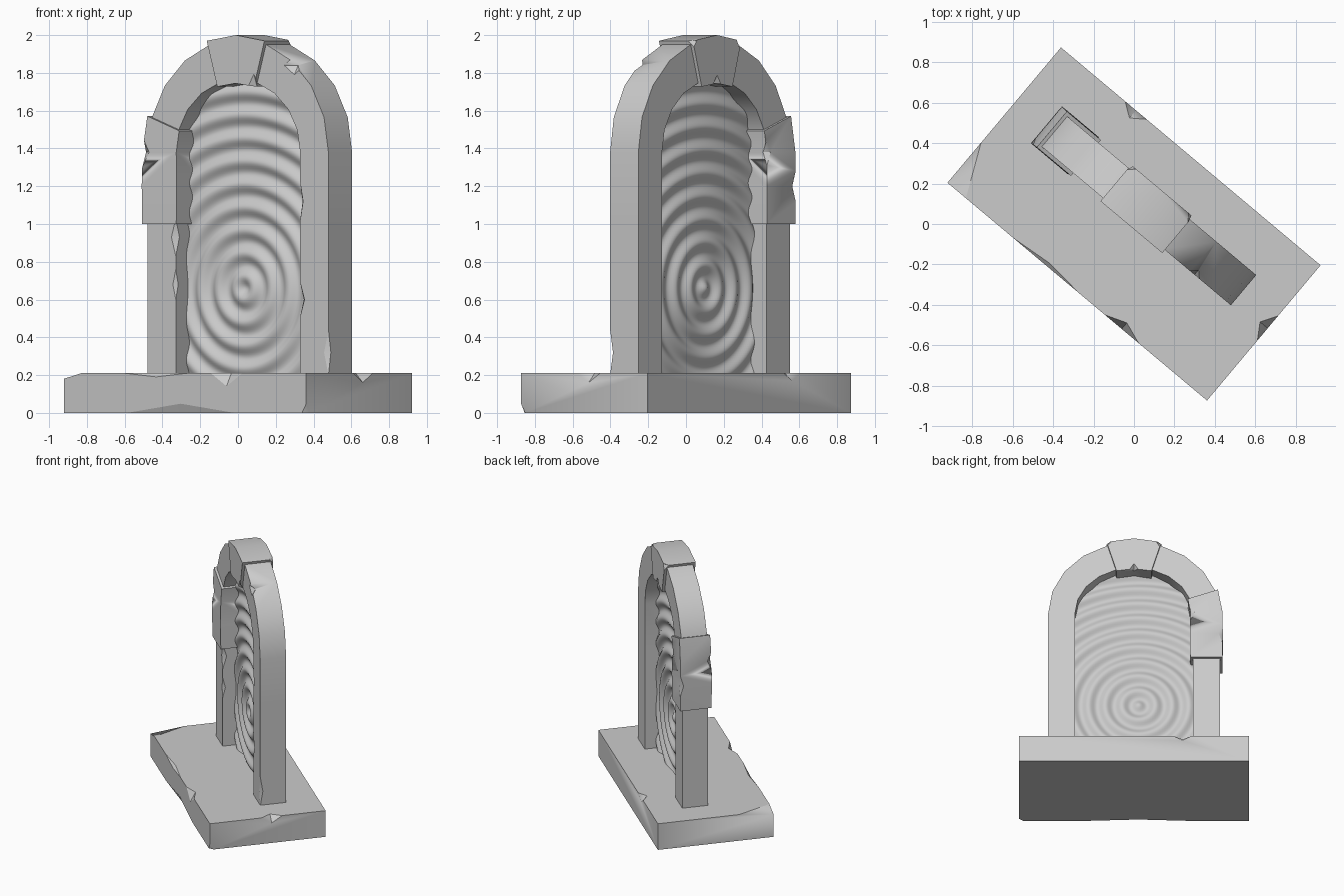
import bpy, bmesh, math, random
from mathutils import Vector

if "Cube" in bpy.data.objects:
    bpy.data.objects.remove(bpy.data.objects["Cube"])

random.seed(4)
TURN = math.radians(-40)     # whole model is turned about z
SPRING = 1.38                # height where the arch begins


def finish(name, bm, angle=30):
    bmesh.ops.recalc_face_normals(bm, faces=bm.faces[:])
    me = bpy.data.meshes.new(name)
    bm.to_mesh(me)
    bm.free()
    ob = bpy.data.objects.new(name, me)
    ob.rotation_euler.z = TURN
    bpy.context.collection.objects.link(ob)
    bpy.ops.object.select_all(action='DESELECT')
    ob.select_set(True)
    bpy.context.view_layer.objects.active = ob
    bpy.ops.object.shade_smooth_by_angle(angle=math.radians(angle))
    return ob


def chip(ob, notches):
    """Cut faceted chips (centre, half sizes) out of the stone."""
    bm = bmesh.new()
    for c, s in notches:
        vs = []
        for k in range(3):
            for sg in (-1, 1):
                d = Vector((0, 0, 0))
                d[k] = sg * s[k]
                vs.append(bm.verts.new(Vector(c) + d))
        bmesh.ops.convex_hull(bm, input=vs)
    cut = finish(ob.name + "_chips", bm)
    cut.hide_render = True
    cut.hide_viewport = True
    m = ob.modifiers.new("chips", 'BOOLEAN')
    m.operation = 'DIFFERENCE'
    m.solver = 'EXACT'
    m.object = cut


def section(t, g):
    """Four corners across the arch: t<0 right leg, 0..10 curve, t>10 left leg."""
    a = math.radians(18 * min(max(t, 0), 10))
    dz = min(t, 0) - max(t - 10, 0)
    pts = []
    for rx, rz, v in ((.625 + g, .60 + g, -g), (.625 + g, .60 + g, .195 + g),
                      (.43 - g, .385 - g, .195 + g), (.43 - g, .385 - g, -g)):
        pts.append(Vector((rx * math.cos(a), v, SPRING + dz + rz * math.sin(a))))
    return pts


def sweep(name, stations, bevel=0.0, notches=()):
    bm = bmesh.new()
    rings = [[bm.verts.new(p) for p in section(t, g)] for t, g in stations]
    for r, s in zip(rings, rings[1:]):
        for i in range(4):
            j = (i + 1) % 4
            bm.faces.new((r[i], r[j], s[j], s[i]))
    bm.faces.new(rings[0])
    bm.faces.new(rings[-1])
    if bevel:
        edges = [e for e in bm.edges if e.calc_face_angle(0) > .8]
        bmesh.ops.bevel(bm, geom=edges, offset=bevel, segments=1, affect='EDGES')
    ob = finish(name, bm)
    if notches:
        chip(ob, notches)
    return ob


def leg(z, left=False):
    return 10 + SPRING - z if left else z - SPRING


def edge_chips(stations, n):
    """Random chips on the long edges of a stone."""
    out = []
    for _ in range(n):
        t, g = random.choice(stations)
        p = random.choice(section(t, g))
        out.append((p, [random.uniform(.025, .05), random.uniform(.02, .04),
                        random.uniform(.04, .09)]))
    return out


# plinth slab with chipped edges
bm = bmesh.new()
bmesh.ops.create_cube(bm, size=1)
for v in bm.verts:
    v.co = Vector((v.co.x * 1.675, v.co.y * .873, (v.co.z + .5) * .21))
chip(finish("plinth", bm),
     [((-.354, .437, .21), (.07, .05, .04)),
      ((.287, -.437, .21), (.11, .04, .07)),
      ((.838, .03, .21), (.05, .08, .05)),
      ((-.838, -.437, .21), (.12, .26, .03)),
      ((-.2, -.437, .21), (.22, .02, .02)),
      ((-.03, -.437, 0), (.38, .02, .05)),
      ((.838, -.437, 0), (.03, .03, .05))])

# plain recessed ring of the arch
sweep("arch_ring", [(leg(.2), 0), (leg(1.0), 0)] + [(t, 0) for t in range(11)]
      + [(leg(1.0, True), 0), (leg(.2, True), 0)], 0,
      [((.43, 0, .6), (.03, .03, .09)), ((-.43, 0, .93), (.03, .03, .1)),
       ((-.43, 0, .68), (.02, .02, .08)), ((.39, 0, 1.84), (.07, .03, .05)),
       ((.625, 0, .32), (.03, .02, .12)), ((.43, 0, 1.12), (.02, .02, .1))])

# raised stones
stones = {
    "left_foot_stone": [(leg(.205, True), .018), (leg(.26, True), .025),
                        (leg(.55, True), .02), (leg(.6, True), .004)],
    "left_spring_stone": [(leg(1.0, True), .02), (leg(1.2, True), .022),
                          (10, .02), (9, .018)],
    "keystone": [(4, .02), (5, .02), (6, .02)],
    "right_shoulder_stone": [(0.1, .02), (1, .025), (2, .022)],
    "right_middle_stone": [(leg(.61), .028), (leg(.77), .034),
                           (leg(.9), .028), (leg(1.0), .01)],
}
for name, st in stones.items():
    sweep(name, st, .007, edge_chips(st, 4))

# rippled sheet filling the opening
bm = bmesh.new()
rows, cols = 130, 72
grid = []
for i in range(rows + 1):
    z = .2 + 1.578 * i / rows
    w = .44 * math.sqrt(max(0, 1 - (max(0, z - SPRING) / .4) ** 2))
    row = []
    for j in range(cols + 1):
        u = w * (2 * j / cols - 1)
        r = math.hypot(u + .035, z - .66)
        row.append(bm.verts.new((u, .1 + .013 * math.cos(math.tau * r / .122), z)))
    grid.append(row)
for a, b in zip(grid, grid[1:]):
    for j in range(cols):
        bm.faces.new((a[j], a[j + 1], b[j + 1], b[j]))
finish("rippled_portal", bm, 80)
